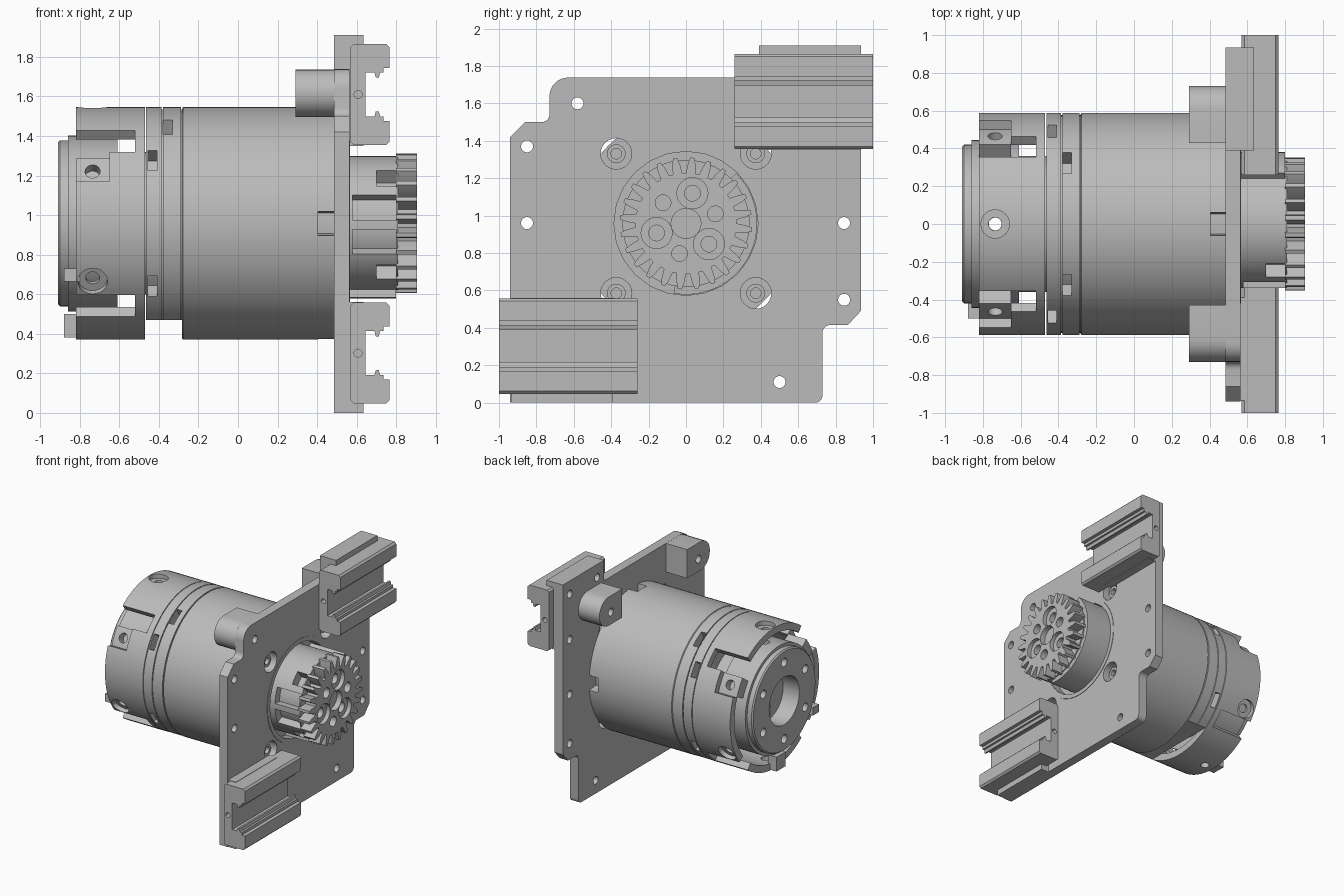
import bpy, bmesh
from math import sin, cos, pi, radians
from mathutils import Vector, Matrix

if "Cube" in bpy.data.objects:
    bpy.data.objects.remove(bpy.data.objects["Cube"], do_unlink=True)

ZC = 0.958          # height of the motor axis
R = 0.588           # motor radius
SEG = 96

grey = bpy.data.materials.new("light_grey")
grey.use_nodes = True
grey.diffuse_color = (0.5, 0.5, 0.5, 1)
grey.node_tree.nodes["Principled BSDF"].inputs["Base Color"].default_value = (0.5, 0.5, 0.5, 1)


def make(name, bm):
    bmesh.ops.recalc_face_normals(bm, faces=bm.faces)
    me = bpy.data.meshes.new(name)
    bm.to_mesh(me)
    bm.free()
    me.materials.append(grey)
    ob = bpy.data.objects.new(name, me)
    bpy.context.collection.objects.link(ob)
    return ob


def prism(name, pts, lo, hi, axis="x"):
    """Extrude a 2D outline along x (outline y,z) or along y (outline x,z)."""
    bm = bmesh.new()
    put = (lambda h, u, v: (h, u, v)) if axis == "x" else (lambda h, u, v: (u, h, v))
    a = [bm.verts.new(put(lo, *p)) for p in pts]
    b = [bm.verts.new(put(hi, *p)) for p in pts]
    bm.faces.new(a)
    bm.faces.new(b)
    n = len(pts)
    for i in range(n):
        j = (i + 1) % n
        bm.faces.new((a[i], a[j], b[j], b[i]))
    return make(name, bm)


def box(name, x, y, z):
    return prism(name, [(y[0], z[0]), (y[1], z[0]), (y[1], z[1]), (y[0], z[1])], *x)


def arc(cy, cz, r, a0, a1, n=8):
    return [(cy + r * cos(radians(a0 + (a1 - a0) * i / n)),
             cz + r * sin(radians(a0 + (a1 - a0) * i / n))) for i in range(n + 1)]


def sector(name, a0, a1, r0, r1, x0, x1):
    """Piece of a ring about the motor axis; angles run from +y towards +z."""
    n = max(4, int((a1 - a0) / 4))
    return prism(name, arc(0, ZC, r1, a0, a1, n) + arc(0, ZC, r0, a1, a0, n), x0, x1)


def lathe(name, prof, closed=False):
    """Turn (x, radius) points about the motor axis."""
    bm = bmesh.new()
    rings = [[bm.verts.new((x, r * cos(2 * pi * i / SEG), ZC + r * sin(2 * pi * i / SEG)))
              for i in range(SEG)] for x, r in prof]
    pairs = list(zip(rings, rings[1:]))
    if closed:
        pairs.append((rings[-1], rings[0]))
    else:
        bm.faces.new(rings[0])
        bm.faces.new(rings[-1])
    for a, b in pairs:
        for i in range(SEG):
            j = (i + 1) % SEG
            bm.faces.new((a[i], a[j], b[j], b[i]))
    return make(name, bm)


def rod(name, p, q, r, n=24):
    p, q = Vector(p), Vector(q)
    bm = bmesh.new()
    m = Matrix.Translation((p + q) / 2) @ (q - p).to_track_quat("Z", "Y").to_matrix().to_4x4()
    bmesh.ops.create_cone(bm, cap_ends=True, segments=n, radius1=r, radius2=r,
                          depth=(q - p).length, matrix=m)
    return make(name, bm)


def hole_x(y, z, r, lo, hi):
    return rod("cutter", (lo, y, z), (hi, y, z), r)


def polar(r, deg):
    return r * cos(radians(deg)), ZC + r * sin(radians(deg))


def radial(x, deg, r0, r1, r):
    return rod("cutter", (x, *polar(r0, deg)), (x, *polar(r1, deg)), r)


def cut(ob, cutters):
    bpy.context.view_layer.objects.active = ob
    for c in cutters:
        c.hide_render = True
        m = ob.modifiers.new("cut", "BOOLEAN")
        m.operation, m.solver, m.object = "DIFFERENCE", "EXACT", c
        bpy.ops.object.modifier_apply(modifier=m.name)
        bpy.data.objects.remove(c, do_unlink=True)


# Motor body with four notches beside the plate
body = lathe("motor_body", [(-0.284, R - 0.01), (-0.278, R), (0.486, R)])
cut(body, [sector("cutter", a - 6, a + 6, 0.5, 0.7, 0.405, 0.6) for a in (0, 90, 180, 270)])

# Middle bands: fine grooves, small pockets and a flat underside
band = lathe("middle_band", [(-0.464, R), (-0.386, R), (-0.386, R - 0.012), (-0.379, R - 0.012),
                             (-0.379, R), (-0.288, R), (-0.288, R - 0.012), (-0.28, R - 0.012)])
pockets = [box("cutter", (-0.6, -0.284), (-0.7, 0.7), (0.2, 0.47))]
for a in (33, 147, 213, 327):
    pockets.append(sector("cutter", a - 6, a + 6, 0.5, 0.7, -0.455, -0.41))
for a in (56.5, 123.5):
    pockets.append(sector("cutter", a - 6.5, a + 6.5, 0.5, 0.7, -0.378, -0.33))
cut(band, pockets)

# Rear shell with side notches and countersunk radial holes
shell = lathe("rear_shell", [(-0.82, R), (-0.47, R), (-0.47, 0.53), (-0.82, 0.53)], True)
notches = []
for a0, a1 in ((38, 53), (127, 142), (218, 233), (307, 322)):
    notches.append(sector("cutter", a0, a1, 0.4, 0.7, -0.9, -0.52))
for a0, a1 in ((21, 40), (140, 159)):
    notches.append(sector("cutter", a0, a1, 0.4, 0.7, -0.9, -0.65))
for a in (90, 210, 330):
    notches.append(radial(-0.735, a, 0.55, 0.7, 0.075))
    notches.append(radial(-0.735, a, 0.4, 0.7, 0.035))
notches.append(radial(-0.735, 270, 0.4, 0.7, 0.035))
cut(shell, notches)

# Rear core and cap with a bore and six screw holes
cap = lathe("rear_cap", [(-0.91, 0.41), (-0.9, 0.42), (-0.86, 0.42), (-0.86, 0.445),
                         (-0.61, 0.445), (-0.61, 0.36), (-0.44, 0.36)])
cut(cap, [hole_x(0, ZC, 0.2, -1, -0.76), hole_x(0, ZC, 0.035, -1, -0.6),
          rod("cutter", (-0.735, 0, 0.3), (-0.735, 0, 1.6), 0.034)]
    + [hole_x(*polar(0.32, a), 0.035, -1, -0.84) for a in range(30, 390, 60)])

# Bearing blocks inside the notches
for side, a0 in (("left", 21), ("right", 142)):
    lug = sector("notch_lug_" + side, a0, a0 + 17, 0.43, 0.535, -0.82, -0.65)
    cut(lug, [radial(-0.735, a0 + 8.5, 0.47, 0.6, 0.038)])
box("rear_tab_side", (-0.88, -0.8), (-0.5, -0.42), (0.665, 0.73))
box("rear_tab_bottom", (-0.88, -0.8), (-0.06, 0.06), (0.38, 0.5))

# Mounting plate
outline = ([(-0.94, 0.0)] + arc(0.69, 0.04, 0.04, -90, 0, 5) + arc(0.77, 0.375, 0.04, 180, 90, 5)
           + [(0.865, 0.415), (0.935, 0.49), (0.935, 1.91), (0.39, 1.91), (0.39, 1.738)]
           + arc(-0.63, 1.638, 0.1, 90, 180) + arc(-0.77, 1.54, 0.04, 0, -90, 5)
           + [(-0.86, 1.5), (-0.94, 1.42)])
plate = prism("mounting_plate", outline, 0.485, 0.563)
screws = [(y, z) for y in (-0.373, 0.373) for z in (0.585, 1.331)]
bolts = [(-0.58, 1.6), (-0.85, 1.37), (-0.85, 0.96), (0.845, 0.96), (0.845, 0.55), (0.5, 0.11),
         (0.58, 1.6), (0.845, 1.42), (0.845, 1.8), (0.48, 1.8)]
cut(plate, [hole_x(0, ZC, 0.385, 0.4, 0.7)]
    + [hole_x(y, z, 0.083, 0.4, 0.7) for y, z in screws]
    + [hole_x(y, z, 0.032, 0.4, 0.7) for y, z in bolts])
lathe("bore_ring", [(0.5, 0.42), (0.567, 0.42), (0.567, 0.385), (0.5, 0.385)], True)
for i, (y, z) in enumerate(screws):
    head = hole_x(y, z, 0.05, 0.47, 0.53)
    head.name = "screw_%d" % (i + 1)
    cut(head, [hole_x(y, z, 0.028, 0.5, 0.6)])

# Standoff bosses behind the plate
for side, s in (("left", 1), ("right", -1)):
    pts = [(0.43, 1.497), (0.61, 1.497)] + arc(0.61, 1.617, 0.12, -90, 90, 12)[1:] + [(0.43, 1.737)]
    boss = prism("boss_" + side, [(s * y, z) for y, z in pts], 0.29, 0.49)
    cut(boss, [hole_x(s * 0.58, 1.6, 0.032, 0.2, 0.6)])

# Channel rails on spacers
half = [(0.645, 0.111), (0.69, 0.111), (0.697, 0.085), (0.712, 0.085), (0.718, 0.111),
        (0.735, 0.111), (0.735, 0.134), (0.765, 0.134), (0.765, 0.24), (0.75, 0.255),
        (0.585, 0.255), (0.57, 0.24)]
for name, zc, s in (("upper", 1.61, 1), ("lower", 0.302, -1)):
    pts = [(x, zc + z) for x, z in half] + [(x, zc - z) for x, z in reversed(half)]
    y0, y1 = sorted((s * 0.26, s * 1.0))
    rail = prism(name + "_rail", pts, y0, y1, "y")
    cut(rail, [rod("cutter", (0.607, y, zc), (0.607, y + 0.1, zc), 0.02)
               for y in (y0 - 0.05, y1 - 0.05)])
    y0, y1 = sorted((s * 0.39, s * 0.935))
    z = (1.35, 1.91) if s > 0 else (0.0, 0.56)
    box(name + "_rail_spacer", (0.56, 0.635), (y0, y1), z)

# Output hub with windows and a partial guard
hub = lathe("output_hub", [(0.47, 0.34), (0.81, 0.34)])
cut(hub, [sector("cutter", a, a + 18, 0.26, 0.5, 0.7, 0.8) for a in (128, 218)]
    + [sector("cutter", a, a + 22, 0.28, 0.5, 0.58, 0.8) for a in (155, 185)])
sector("hub_guard", -100, 45, 0.33, 0.38, 0.48, 0.8)

# Spur gear with alternating large and small holes
TEETH = 24
teeth = []
for i in range(TEETH):
    for f, r in ((0.0, 0.27), (0.28, 0.27), (0.4, 0.32), (0.52, 0.353), (0.76, 0.353), (0.88, 0.32)):
        teeth.append(polar(r, 360 * (i + f) / TEETH))
gear = prism("output_gear", teeth, 0.8, 0.905)
holes = [hole_x(0, ZC, 0.08, 0.86, 1)]
for k in range(6):
    y, z = polar(0.165, 18 + 60 * k)
    holes.append(hole_x(y, z, 0.042, 0.82, 1))
    if k % 2:
        holes.append(hole_x(y, z, 0.083, 0.87, 1))
cut(gear, holes)

# Smooth the round walls, keep the edges crisp
bpy.ops.object.select_all(action="DESELECT")
for ob in bpy.context.collection.objects:
    if ob.type == "MESH" and grey.name in ob.data.materials:
        ob.select_set(True)
        bpy.context.view_layer.objects.active = ob
bpy.ops.object.shade_smooth_by_angle(angle=radians(25))
